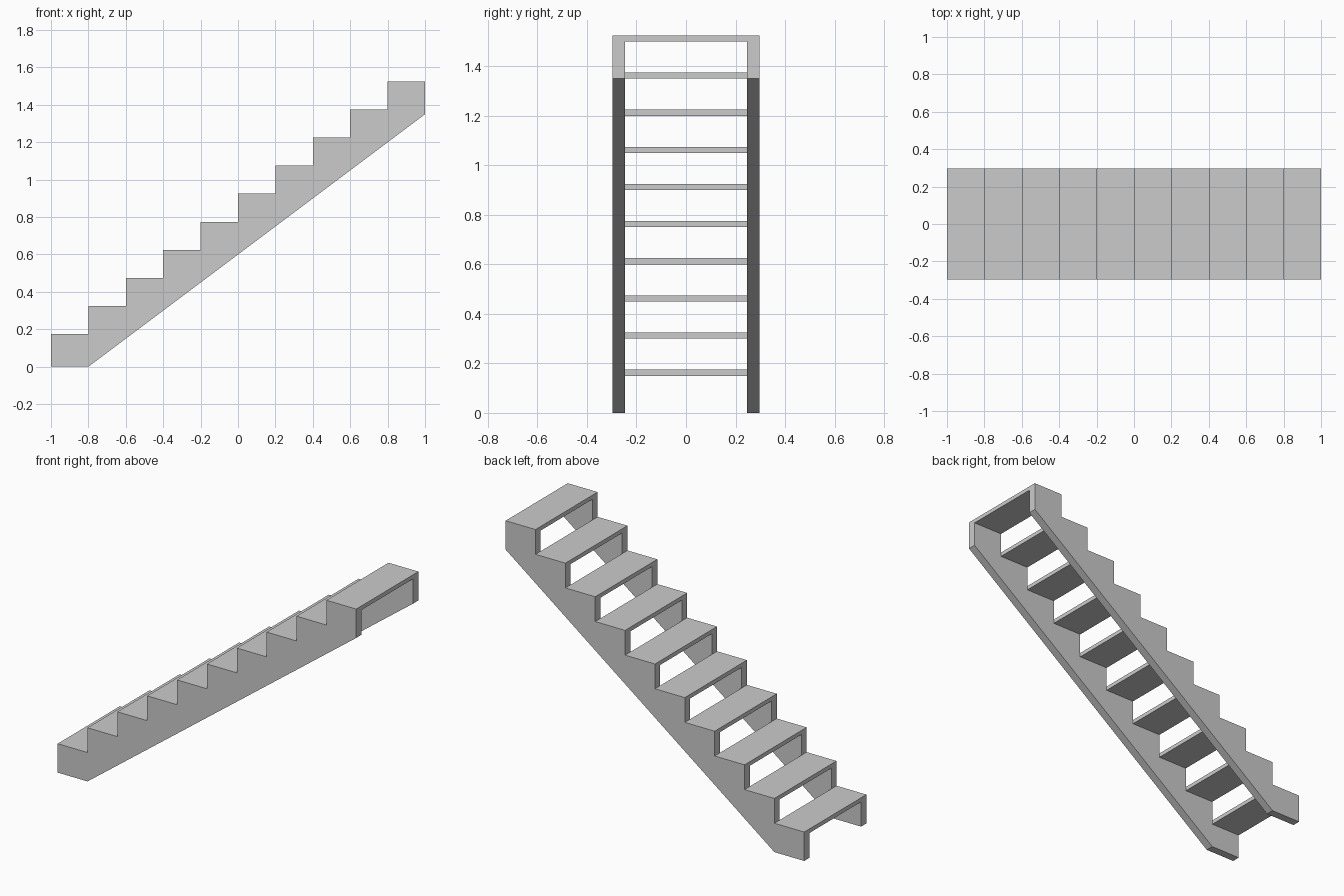
import bpy

if "Cube" in bpy.data.objects:
    bpy.data.objects.remove(bpy.data.objects["Cube"])

STEPS, RUN, RISE = 10, 0.2, 0.15
THICK = 0.025                 # tread thickness
OUTER, INNER = 0.297, 0.247   # stringer faces in y


def extrude_profile(name, profile, y0, y1):
    """Solid made from an x-z outline (counter-clockwise seen from the front)."""
    n = len(profile)
    verts = [(x, y, z) for y in (y0, y1) for x, z in profile]
    faces = [tuple(range(n)), tuple(reversed(range(n, 2 * n)))]
    faces += [(i, i + n, (i + 1) % n + n, (i + 1) % n) for i in range(n)]
    mesh = bpy.data.meshes.new(name)
    mesh.from_pydata(verts, [], faces)
    mesh.update()
    obj = bpy.data.objects.new(name, mesh)
    bpy.context.collection.objects.link(obj)
    return obj


# Sawtooth stringer outline: flat foot, sloped underside, stepped top
outline = [(-1, 0), (-1 + RUN, 0), (1, RISE * (STEPS - 1))]
for i in reversed(range(STEPS)):
    top = RISE * (i + 1) + THICK
    outline += [(-1 + RUN * (i + 1), top), (-1 + RUN * i, top)]

# Two side stringers
extrude_profile("stringer_front", outline, -OUTER, -INNER)
extrude_profile("stringer_back", outline, INNER, OUTER)

# Open treads set flush between the stringers
for i in range(STEPS):
    x0, x1 = -1 + RUN * i, -1 + RUN * (i + 1)
    z0, z1 = RISE * (i + 1), RISE * (i + 1) + THICK
    extrude_profile(f"tread_{i + 1}", [(x0, z0), (x1, z0), (x1, z1), (x0, z1)],
                    -INNER, INNER)
